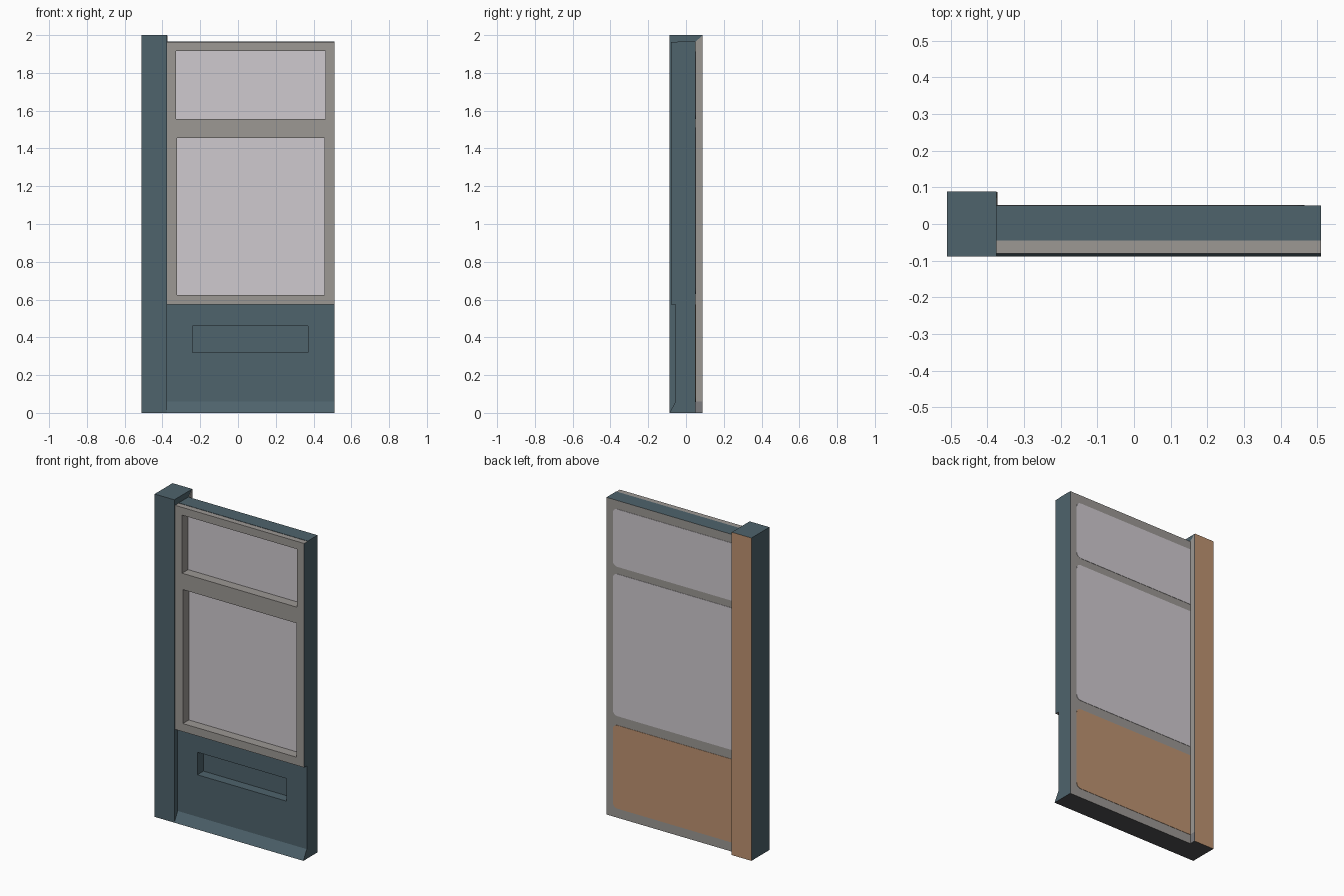
import bpy, bmesh, math

if "Cube" in bpy.data.objects:
    bpy.data.objects.remove(bpy.data.objects["Cube"])


def material(name, rgb):
    m = bpy.data.materials.new(name)
    lin = [((c / 255 + 0.055) / 1.055) ** 2.4 for c in rgb]
    m.diffuse_color = (*lin, 1)
    m.use_nodes = True
    m.node_tree.nodes["Principled BSDF"].inputs["Base Color"].default_value = m.diffuse_color
    return m


TEAL = material("teal_paint", (78, 99, 108))
GREY = material("warm_grey_trim", (156, 152, 148))
GLASS = material("pale_glass", (207, 202, 207))
TAN = material("tan_board", (190, 147, 113))
DARK = material("dark_underside", (80, 80, 82))
BASE = material("base_grey", (124, 124, 127))


def prism(name, pts, axis, a, b, mat, rule=None):
    """Extrude a 2D outline along x (points y,z) or along y (points x,z).
    rule(normal, centre) may return another material for a face."""
    place = (lambda p, t: (t, p[0], p[1])) if axis == 'x' else (lambda p, t: (p[0], t, p[1]))
    bm = bmesh.new()
    lo = [bm.verts.new(place(p, a)) for p in pts]
    hi = [bm.verts.new(place(p, b)) for p in pts]
    bm.faces.new(lo)
    bm.faces.new(hi[::-1])
    for i in range(len(pts)):
        j = (i + 1) % len(pts)
        bm.faces.new((lo[j], lo[i], hi[i], hi[j]))
    bmesh.ops.recalc_face_normals(bm, faces=bm.faces)
    mats = [mat]
    for f in bm.faces:
        m = (rule(f.normal, f.calc_center_median()) if rule else None) or mat
        if m not in mats:
            mats.append(m)
        f.material_index = mats.index(m)
    me = bpy.data.meshes.new(name)
    bm.to_mesh(me)
    bm.free()
    for m in mats:
        me.materials.append(m)
    ob = bpy.data.objects.new(name, me)
    bpy.context.collection.objects.link(ob)
    return ob


def box(name, x, y, z, mat, rule=None):
    pts = [(x[0], z[0]), (x[1], z[0]), (x[1], z[1]), (x[0], z[1])]
    return prism(name, pts, 'y', y[0], y[1], mat, rule)


def rounded(x, z, r, n=4):
    pts = []
    for k, (cx, cz) in enumerate([(x[1] - r, z[1] - r), (x[0] + r, z[1] - r),
                                  (x[0] + r, z[0] + r), (x[1] - r, z[0] + r)]):
        for i in range(n + 1):
            a = math.pi / 2 * (k + i / n)
            pts.append((cx + r * math.cos(a), cz + r * math.sin(a)))
    return pts


def shell_rule(n, c):
    if n.z < -0.9 and c.z < 0.01:
        return DARK
    if n.y > 0.9:
        return GREY


def post_rule(n, c):
    if n.z < -0.9:
        return DARK
    if n.y > 0.9:
        return TAN


def trim_rule(n, c):
    if n.x > 0.9 and c.x > 0.505:
        return TEAL


L, R = -0.375, 0.51
FRONT, BACK = -0.08, 0.05
PANE, APRON, POCKET = -0.018, -0.055, 0.005

# corner post with its grey inner return behind the panel
box("corner_post", (-0.51, L), (-0.088, 0.088), (0, 2), TEAL, post_rule)
prism("post_return", [(0.05, 0.06), (0.087, 0.06), (0.087, 1.998), (0.05, 1.965)],
      'x', L, L + 0.003, GREY)
prism("post_return_base", [(0.05, 0.001), (0.087, 0.001), (0.087, 0.06), (0.05, 0.06)],
      'x', L, L + 0.003, BASE)

# wall cores and top cap
box("upper_core", (L, R), (PANE, BACK), (0.575, 1.962), TEAL, shell_rule)
box("lower_core", (L, R), (POCKET, BACK), (0, 0.575), TEAL, shell_rule)
box("top_cap", (L, R), (-0.045, BACK), (1.962, 1.965), TEAL, shell_rule)

# window frame: rails, then a pair of stiles beside each opening
for name, z in (("bottom_rail", (0.575, 0.625)), ("middle_rail", (1.455, 1.555)),
                ("top_rail", (1.915, 1.963))):
    box(name, (L, R), (FRONT, PANE), z, GREY, trim_rule)
for name, z, wl, wr in (("lower", (0.625, 1.455), -0.322, 0.457),
                        ("upper", (1.555, 1.915), -0.327, 0.462)):
    box(name + "_left_stile", (L, wl), (FRONT, PANE), z, GREY, trim_rule)
    box(name + "_right_stile", (wr, R), (FRONT, PANE), z, GREY, trim_rule)
    box(name + "_front_glass", (wl, wr), (PANE - 0.003, PANE), z, GLASS)

# apron with flared skirt and a long pocket
prism("skirt", [(POCKET, 0), (-0.088, 0), (APRON, 0.06), (APRON, 0.32), (POCKET, 0.32)],
      'x', L, R, TEAL, shell_rule)
box("apron_top", (L, R), (APRON, POCKET), (0.46, 0.575), TEAL)
box("apron_left", (L, -0.24), (APRON, POCKET), (0.32, 0.46), TEAL)
box("apron_right", (0.37, R), (APRON, POCKET), (0.32, 0.46), TEAL)

# rounded inlays on the back, running on behind the post
for name, z, mat in (("upper_back_glass", (1.555, 1.912), GLASS),
                     ("lower_back_glass", (0.63, 1.51), GLASS),
                     ("back_board", (0.057, 0.573), TAN)):
    prism(name, rounded((-0.42, 0.465), z, 0.03), 'y', BACK - 0.002, BACK + 0.002, mat)
